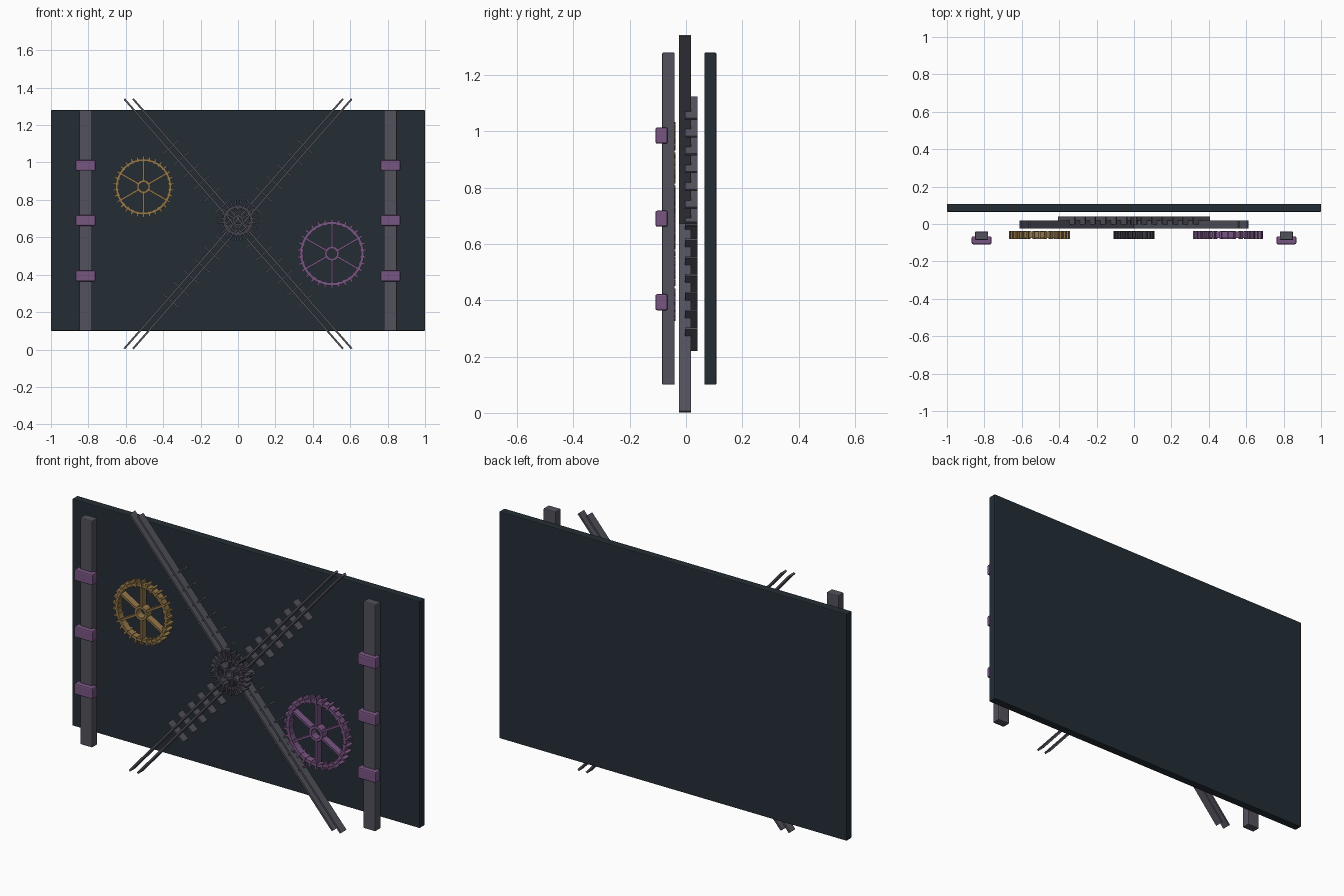
import bpy, bmesh, math
from mathutils import Matrix, Vector

if "Cube" in bpy.data.objects:
    bpy.data.objects.remove(bpy.data.objects["Cube"])


def material(name, rgb):
    m = bpy.data.materials.new(name)
    m.diffuse_color = (*rgb, 1)
    m.use_nodes = True
    m.node_tree.nodes["Principled BSDF"].inputs["Base Color"].default_value = m.diffuse_color
    return m


SLATE = material("dark slate", (0.017, 0.027, 0.036))
STEEL = material("grey steel", (0.087, 0.085, 0.110))
IRON = material("dark iron", (0.060, 0.057, 0.078))
PURPLE = material("dull purple", (0.190, 0.092, 0.225))
BRASS = material("old brass", (0.300, 0.188, 0.070))


def finish(bm, name, mat, bevel=0.0):
    bmesh.ops.recalc_face_normals(bm, faces=bm.faces)
    me = bpy.data.meshes.new(name)
    bm.to_mesh(me)
    bm.free()
    me.materials.append(mat)
    ob = bpy.data.objects.new(name, me)
    bpy.context.collection.objects.link(ob)
    if bevel:
        mod = ob.modifiers.new("soft edges", 'BEVEL')
        mod.width = bevel
        mod.segments = 2
    return ob


def add_box(bm, centre, size, angle=0.0):
    """Box turned by angle in the front plane (x towards z)."""
    m = (Matrix.Translation(centre) @ Matrix.Rotation(-angle, 4, 'Y')
         @ Matrix.Diagonal((*size, 1)))
    bmesh.ops.create_cube(bm, size=1, matrix=m)


def add_ring(bm, centre, r_in, r_out, depth, n):
    """Flat-walled ring facing the front."""
    loops = []
    for r, y in ((r_in, -1), (r_out, -1), (r_out, 1), (r_in, 1)):
        loops.append([bm.verts.new(Vector(centre) + Vector((
            r * math.cos(2 * math.pi * i / n), y * depth / 2,
            r * math.sin(2 * math.pi * i / n)))) for i in range(n)])
    for k in range(4):
        a, b = loops[k], loops[(k + 1) % 4]
        for i in range(n):
            j = (i + 1) % n
            bm.faces.new((a[i], a[j], b[j], b[i]))


def box(name, centre, size, mat, bevel):
    bm = bmesh.new()
    add_box(bm, centre, size)
    finish(bm, name, mat, bevel)


def gear(name, x, z, ring, teeth, hub, n_teeth, tooth_w, mat):
    """ring, teeth and hub are (inner, outer) radii."""
    bm = bmesh.new()
    c = Vector((x, -0.058, z))
    add_ring(bm, c, *ring, 0.036, 36)
    add_ring(bm, c, *hub, 0.042, 12)

    def radial(angle, r0, r1, width, depth):
        d = Vector((math.cos(angle), 0, math.sin(angle)))
        add_box(bm, c + d * (r0 + r1) / 2, (r1 - r0, depth, width), angle)

    for i in range(n_teeth):
        radial(2 * math.pi * (i + 0.5) / n_teeth, *teeth, tooth_w, 0.042)
    for i in range(6):
        radial(math.pi * (i / 3 + 1 / 6), hub[0] + 0.004, ring[0] + 0.004, 0.011, 0.036)
    finish(bm, name, mat)


# Back panel
box("back_panel", (0, 0.0865, 0.69), (2.0, 0.043, 1.18), SLATE, 0.004)

# Side posts with clamps
for side, s in (("left", -1), ("right", 1)):
    box(side + "_post", (s * 0.815, -0.0625, 0.69), (0.07, 0.045, 1.18), STEEL, 0.005)
    for i, z in enumerate((0.393, 0.69, 0.985)):
        box(f"{side}_clamp_{i + 1}", (s * 0.815, -0.087, z),
            (0.105, 0.043, 0.057), PURPLE, 0.006)

# Crossed diagonal tracks: two rails plus thin cross ties
SLOPE = math.radians(48.8)
for name, s in (("rising", 1), ("falling", -1)):
    angle = s * SLOPE
    along = Vector((math.cos(SLOPE), 0, s * math.sin(SLOPE)))
    mid = Vector((0, 0, 0.672))
    bm = bmesh.new()
    for dx in (-0.0235, 0.0235):
        add_box(bm, mid + Vector((dx, -0.0035, 0)), (1.775, 0.043, 0.010), angle)
    finish(bm, name + "_rails", STEEL)
    bm = bmesh.new()
    for i in range(14):
        t = (i - 6.5) * 0.084
        add_box(bm, mid + along * t + Vector((0, 0.0185, 0)), (0.008, 0.043, 0.118), angle)
    finish(bm, name + "_ties", STEEL)

# Gears
gear("brass_gear", -0.505, 0.87, (0.136, 0.150), (0.132, 0.164), (0.024, 0.037), 30, 0.010, BRASS)
gear("purple_gear", 0.502, 0.513, (0.156, 0.172), (0.152, 0.187), (0.026, 0.040), 30, 0.011, PURPLE)
gear("centre_gear", 0, 0.69, (0.066, 0.080), (0.062, 0.110), (0.018, 0.030), 24, 0.010, IRON)
